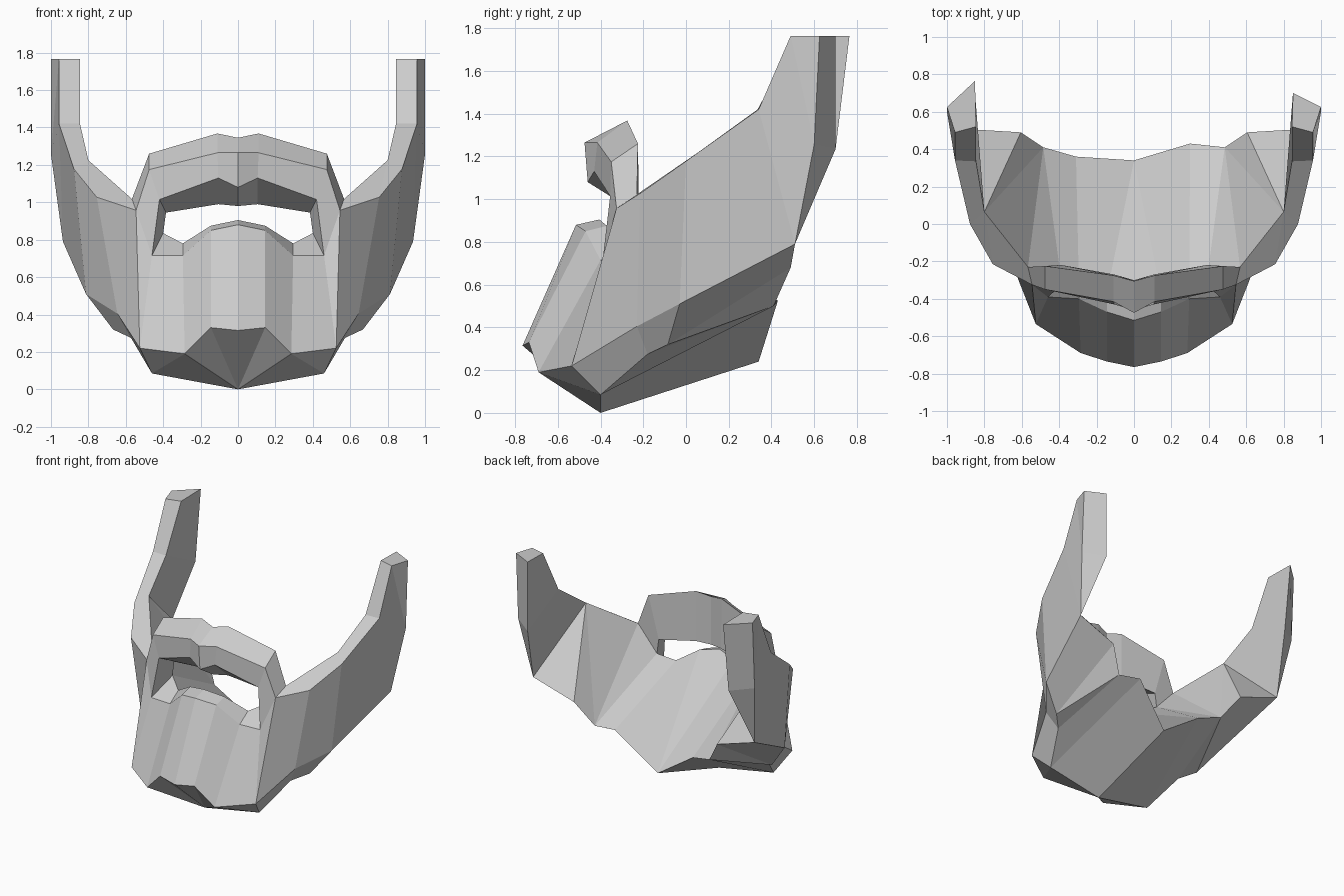
import bpy
import bmesh
from mathutils import Vector

old_cube = bpy.data.objects.get("Cube")
if old_cube:
    bpy.data.objects.remove(old_cube, do_unlink=True)

# Moustache: four rails running from the centre outwards
lower_front = [(0, -.46, 1.08), (.105, -.43, 1.13), (.42, -.355, 1.015)]
upper_front = [(0, -.475, 1.265), (.11, -.415, 1.265), (.475, -.35, 1.175)]
upper_back = [(0, -.305, 1.345), (.11, -.275, 1.368), (.475, -.225, 1.26)]
lower_back = [(0, -.3, .98), (.105, -.27, .99), (.385, -.22, .945)]

# Chin: inner lip, outer lip and lower front edge
lip_back = [(0, -.405, .905), (.145, -.37, .875), (.295, -.3, .78), (.4, -.22, .835)]
lip_front = [(0, -.515, .88), (.145, -.47, .85), (.295, -.4, .715), (.46, -.39, .715)]
chin_edge = [(0, -.765, .315), (.145, -.735, .33), (.285, -.69, .19), (.525, -.535, .22)]
chin_tip = (0, -.4, 0)
chin_side = (.46, -.4, .085)

# Neck: back edge under the jaw
neck_mid = (0, .34, .24)
neck_side = (.485, .41, .5)
neck_right, neck_left = (.31, .36, .45), (.3, .43, .525)

# Cheek and sideburn: outer top edge, jaw edge, underside and inner edge
cheek_top = [(.545, -.325, .957), (.755, -.215, 1.027), (.877, 0, 1.178),
             (.957, .34, 1.42), (.957, .49, 1.765)]
jaw_edge = [(.645, -.23, .405), (.813, -.03, .51), (.936, .51, .79)]
jaw_under = [(.572, -.18, .275), (.668, -.085, .32), (.605, .49, .68)]
cheek_inner = [(.567, -.23, 1.018), (.8, .065, 1.225), (.845, .335, 1.42), (.845, .52, 1.765)]
burn_outer = [(1, .6, 1.257), (1, .625, 1.765)]
burn_back = (.85, .7, 1.235)
tip_right, tip_left = (.85, .765, 1.765), (.85, .7, 1.765)


def skin(bm, rails, side):
    """Join neighbouring rails with faces, letting repeated points collapse."""
    for a, b in zip(rails, rails[1:]):
        for i in range(len(a) - 1):
            corners = list(dict.fromkeys((a[i], a[i + 1], b[i + 1], b[i])))
            if len(corners) > 2:
                bm.faces.new([bm.verts.new(Vector((side * x, y, z)))
                              for x, y, z in corners])


def half_beard(bm, side):
    neck = neck_left if side > 0 else neck_right
    tip = tip_left if side > 0 else tip_right
    outer_lip, chin_corner = lip_front[-1], chin_edge[-1]
    crest, inner_start = cheek_top[0], cheek_inner[0]
    fold, inner_mid, inner_top = cheek_inner[1:]
    jaw_back, under_back = jaw_edge[-1], jaw_under[-1]
    burn_low, burn_tip = burn_outer

    # Moustache tube, ending where it meets the cheek
    tube = [lower_front + [outer_lip], upper_front + [crest],
            upper_back + [inner_start], lower_back + [lip_back[-1]]]
    skin(bm, tube + tube[:1], side)

    # Chin front and underside
    skin(bm, [lip_back, lip_front, chin_edge,
              [chin_tip, chin_tip, chin_edge[2], chin_side],
              [chin_tip, chin_tip, chin_tip, chin_side],
              [neck_mid, neck_mid, neck_mid, neck]], side)

    # Inner bowl and the underside of the jaw
    skin(bm, [[neck_mid, neck_mid, neck, neck_side], lip_back], side)
    under = [chin_side] + jaw_under
    skin(bm, [[chin_corner] + jaw_edge, under,
              [neck, neck_side, neck_side, neck_side]], side)

    # Cheek outside, rising into the sideburn
    skin(bm, [[outer_lip] + cheek_top + [burn_tip],
              [chin_corner, chin_corner] + jaw_edge + [burn_low, burn_low]], side)

    # Cheek top edge and inside
    skin(bm, [cheek_top, [inner_start, fold, fold, inner_mid, inner_top]], side)
    skin(bm, [[lip_back[-1], inner_start, fold, fold, fold, inner_mid, inner_top],
              [neck_side, neck_side, neck_side, under_back, jaw_back, burn_back, tip]], side)

    # Sideburn back and flat tip
    skin(bm, [[jaw_back, burn_low, burn_tip], [jaw_back, burn_back, tip]], side)
    skin(bm, [[cheek_top[-1], burn_tip], [inner_top, tip]], side)


# Weld both halves into one closed, flat-shaded shell
bm = bmesh.new()
for side in (1, -1):
    half_beard(bm, side)
bmesh.ops.remove_doubles(bm, verts=bm.verts[:], dist=.001)
bmesh.ops.recalc_face_normals(bm, faces=bm.faces[:])
mesh = bpy.data.meshes.new("beard")
bm.to_mesh(mesh)
bm.free()
beard = bpy.data.objects.new("beard", mesh)
bpy.context.collection.objects.link(beard)

# Plain grey
grey = bpy.data.materials.new("light_grey")
grey.use_nodes = True
colour = (.6, .6, .6, 1)
grey.diffuse_color = colour
grey.node_tree.nodes["Principled BSDF"].inputs["Base Color"].default_value = colour
mesh.materials.append(grey)
